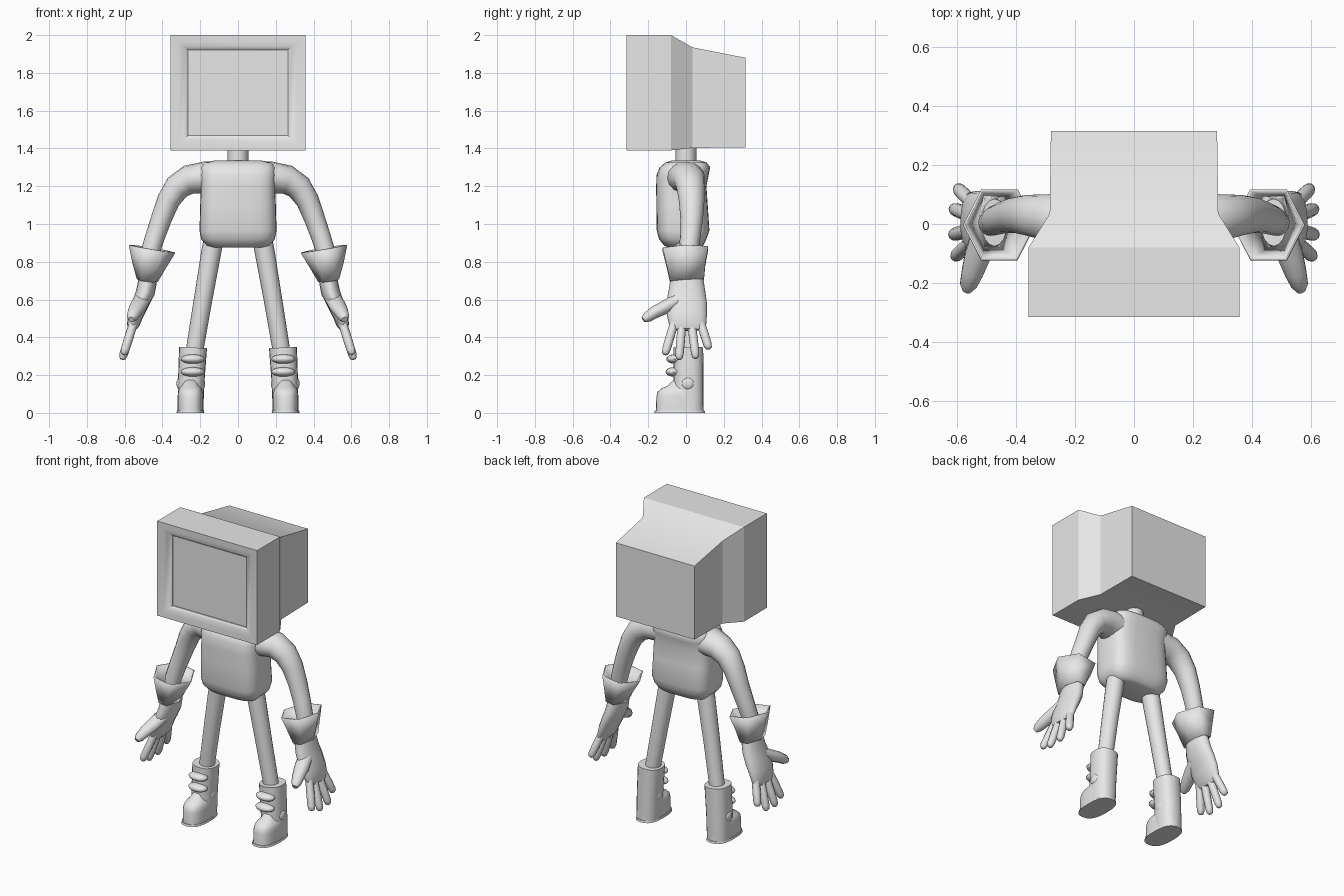
import bpy, bmesh, math
from mathutils import Vector

if "Cube" in bpy.data.objects:
    bpy.data.objects.remove(bpy.data.objects["Cube"])

grey = bpy.data.materials.new("plain_grey")
grey.diffuse_color = (0.8, 0.8, 0.8, 1)
grey.use_nodes = True
grey.node_tree.nodes["Principled BSDF"].inputs["Base Color"].default_value = grey.diffuse_color


def finish(name, bm, mirror=False, angle=40):
    """Turn a bmesh into a shaded object, optionally mirrored across x = 0."""
    bmesh.ops.recalc_face_normals(bm, faces=bm.faces)
    mesh = bpy.data.meshes.new(name)
    bm.to_mesh(mesh)
    bm.free()
    mesh.materials.append(grey)
    ob = bpy.data.objects.new(name, mesh)
    bpy.context.collection.objects.link(ob)
    bpy.ops.object.select_all(action='DESELECT')
    ob.select_set(True)
    bpy.context.view_layer.objects.active = ob
    bpy.ops.object.shade_smooth_by_angle(angle=math.radians(angle))
    if mirror:
        ob.modifiers.new("mirror", 'MIRROR').use_clip = False
    return ob


def skin(bm, loops, caps=True):
    """Bridge vertex loops of equal length."""
    rows = [[bm.verts.new(p) for p in loop] for loop in loops]
    n = len(rows[0])
    for a, b in zip(rows, rows[1:]):
        for i in range(n):
            j = (i + 1) % n
            bm.faces.new((a[i], a[j], b[j], b[i]))
    if caps:
        bm.faces.new(rows[0])
        bm.faces.new(rows[-1])


def loft(name, rings, n=16, power=2.0, caps=True, mirror=True, angle=40):
    """Rings are (x, y, z, ru, rv); v follows y, power > 2 squares the section."""
    pts = [Vector(r[:3]) for r in rings]
    whole = (pts[-1] - pts[0]).normalized()
    ref = Vector((0, 1, 0)) if abs(whole.y) < 0.7 else Vector((1, 0, 0))
    loops = []
    for i, r in enumerate(rings):
        t = (pts[min(i + 1, len(pts) - 1)] - pts[max(i - 1, 0)]).normalized()
        v = (ref - t * ref.dot(t)).normalized()
        u = v.cross(t)
        loop = []
        for k in range(n):
            a = 2 * math.pi * k / n
            c, s = math.cos(a), math.sin(a)
            c = math.copysign(abs(c) ** (2 / power), c)
            s = math.copysign(abs(s) ** (2 / power), s)
            loop.append(pts[i] + u * c * r[3] + v * s * r[4])
        loops.append(loop)
    bm = bmesh.new()
    skin(bm, loops, caps)
    return finish(name, bm, mirror, angle)


def upright(name, x, rows, **kw):
    """Vertical loft from rows of (z, half width, y front, y back)."""
    # sections stay level, so each ring is centred on the same y when lofted
    n, power = kw.pop("n", 24), kw.pop("power", 3.0)
    loops = []
    for z, hx, y0, y1 in rows:
        loop = []
        for k in range(n):
            a = 2 * math.pi * k / n
            c, s = math.cos(a), math.sin(a)
            c = math.copysign(abs(c) ** (2 / power), c)
            s = math.copysign(abs(s) ** (2 / power), s)
            loop.append(Vector((x + hx * c, (y0 + y1) / 2 + (y1 - y0) / 2 * s, z)))
        loops.append(loop)
    bm = bmesh.new()
    skin(bm, loops)
    return finish(name, bm, **kw)


def blob(name, loc, size):
    bm = bmesh.new()
    bmesh.ops.create_uvsphere(bm, u_segments=16, v_segments=10, radius=1)
    for v in bm.verts:
        v.co = Vector([v.co[i] * size[i] + loc[i] for i in range(3)])
    return finish(name, bm, True)


# Monitor head: rectangular sections from the recessed screen to the rear
sections = [
    (-0.283, 0.265, 1.468, 1.922), (-0.290, 0.265, 1.468, 1.922),
    (-0.305, 0.285, 1.450, 1.940), (-0.313, 0.315, 1.425, 1.965),
    (-0.315, 0.357, 1.390, 2.000), (-0.080, 0.357, 1.390, 2.000),
    (0.035, 0.285, 1.403, 1.935), (0.315, 0.281, 1.405, 1.880),
]
bm = bmesh.new()
skin(bm, [[(-h, y, a), (h, y, a), (h, y, b), (-h, y, b)] for y, h, a, b in sections])
finish("monitor_head", bm, angle=25)

# Neck and rounded torso
loft("neck", [(0, 0, 1.30, .055, .055), (0, 0, 1.41, .055, .055)], mirror=False)
upright("torso", 0, [
    (0.875, .130, -.090, .070), (0.885, .165, -.115, .090),
    (0.920, .195, -.143, .108), (0.965, .204, -.155, .124),
    (1.100, .200, -.157, .115), (1.200, .197, -.158, .108),
    (1.260, .200, -.156, .120), (1.300, .198, -.140, .128),
    (1.325, .180, -.110, .110), (1.335, .130, -.080, .080),
], n=32, power=3.6, angle=60)

# Arms
loft("arm", [
    (.080, .000, 1.245, .085, .10), (.180, .000, 1.245, .085, .10),
    (.260, .018, 1.235, .077, .085), (.322, .025, 1.195, .070, .075),
    (.368, .030, 1.125, .061, .068), (.405, .030, 1.030, .055, .060),
    (.440, .022, .930, .052, .054), (.468, .012, .840, .050, .050),
    (.485, .005, .740, .042, .045),
], angle=60)

# Gloves: flared six-sided cuff, palm, fingers and thumb
cuff = loft("glove_cuff", [
    (.455, -.003, .868, .125, .139), (.470, .000, .780, .090, .118),
    (.480, .005, .700, .056, .104),
], n=6, caps=False, angle=65)
wall = cuff.modifiers.new("wall", 'SOLIDIFY')
wall.thickness = 0.008
loft("palm", [
    (.472, .005, .740, .045, .080), (.480, .005, .690, .050, .090),
    (.490, .005, .640, .050, .098), (.515, .003, .580, .045, .108),
    (.540, .005, .520, .040, .106), (.556, .010, .465, .033, .098),
    (.564, .010, .440, .020, .082),
], angle=60)


def finger(name, base, tip, r):
    a, b = Vector(base), Vector(tip)
    steps = [(0, .95), (.5, 1), (.85, .95), (.96, .75), (1, .4)]
    loft(name, [(*a.lerp(b, t), r * k, r * k) for t, k in steps], n=10, angle=60)


for name, y0, y1, ztip in [("index", -.060, -.112, .308), ("middle", -.020, -.037, .282),
                           ("ring", .028, .052, .288), ("little", .075, .122, .338)]:
    finger(name + "_finger", (.550, y0, .485), (.614 - (ztip - .282) * .3, y1, ztip), .024)
loft("thumb", [
    (.508, -.040, .600, .035, .045), (.530, -.110, .560, .036, .045),
    (.547, -.165, .533, .033, .038), (.560, -.205, .507, .028, .030),
    (.565, -.226, .494, .016, .016),
], n=10, angle=60)

# Legs
loft("leg", [(.125, -.01, .94, .052, .055), (.140, -.008, .86, .053, .055),
             (.185, 0, .60, .049, .050), (.235, .012, .30, .046, .046)])

# Boots: shaft, toe, sole, lace rolls and side buttons
loft("boot_shaft", [(.252, .013, .008, .068, .080), (.248, .013, .16, .070, .080),
                    (.238, .013, .346, .074, .078)], n=20, power=2.4)
upright("boot_foot", .252, [
    (.008, .068, -.160, .094), (.085, .068, -.157, .092), (.112, .065, -.150, .090),
    (.130, .058, -.130, .085), (.142, .048, -.100, .080), (.175, .035, -.068, .070),
], power=2.6, mirror=True, angle=50)
upright("boot_sole", .252, [(0, .074, -.168, .101), (.012, .071, -.165, .098)],
        power=2.6, mirror=True)
for z, y in ((.285, -.062), (.217, -.066)):
    blob("lace_roll", (.240, y, z), (.063, .042, .025))
for side in (-1, 1):
    blob("boot_button", (.250 + side * .058, .010, .155), (.018, .034, .034))
